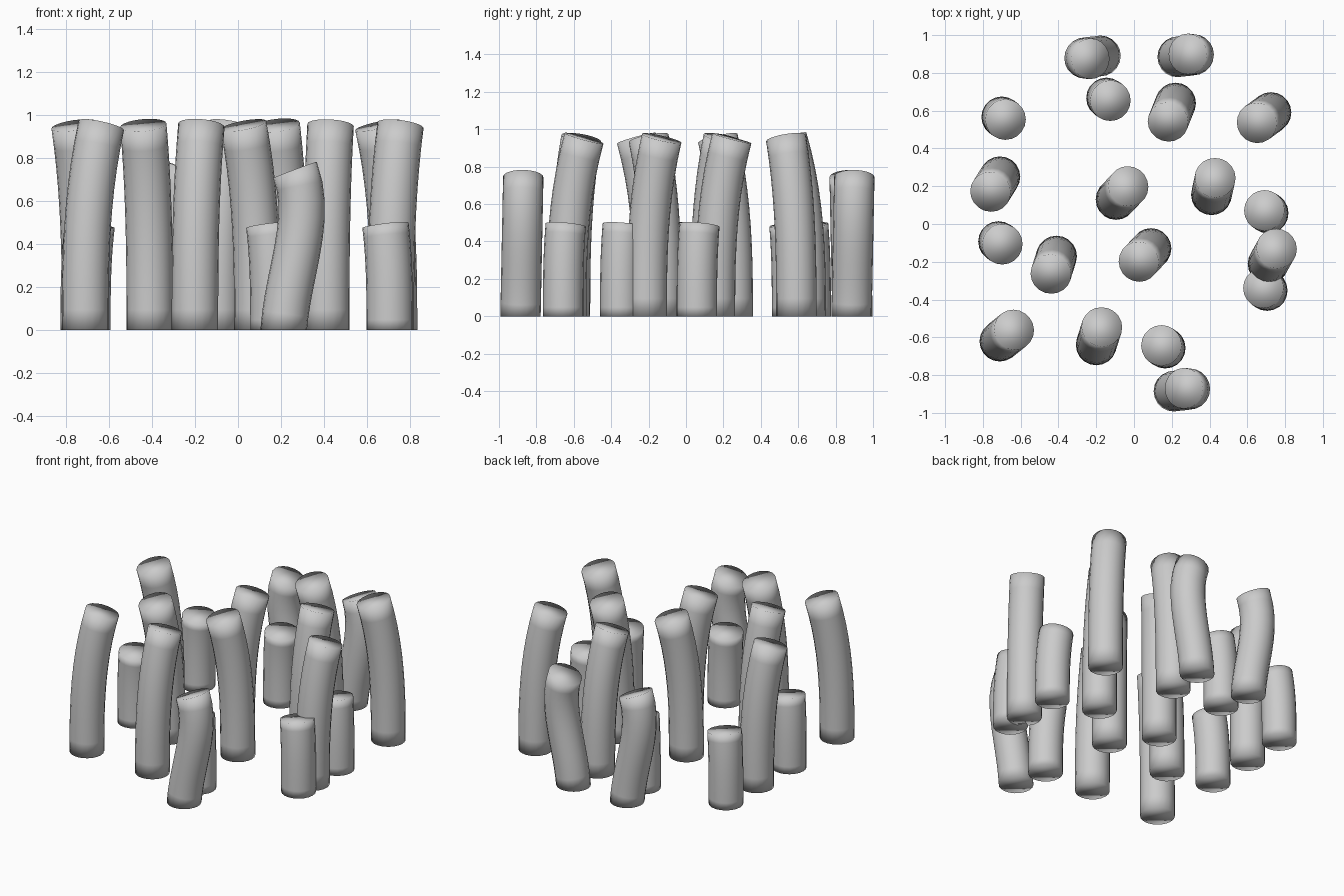
import bpy, bmesh
from mathutils import Vector

if "Cube" in bpy.data.objects:
    bpy.data.objects.remove(bpy.data.objects["Cube"])

R, SIDES, RINGS = 0.108, 20, 10


def column(name, path):
    """Sweep a capped round section along path(t), t in 0..1."""
    bm = bmesh.new()
    rings = []
    for i in range(RINGS + 1):
        t = i / RINGS
        e = 0.01
        p = path(t)
        if i == 0:
            tangent = Vector((0, 0, 1))          # flat foot on the ground
        else:
            tangent = (path(min(1, t + e)) - path(t - e)).normalized()
        turn = Vector((0, 0, 1)).rotation_difference(tangent).to_matrix().to_4x4()
        ring = bmesh.ops.create_circle(bm, segments=SIDES, radius=R)["verts"]
        for v in ring:
            v.co = turn @ v.co + p
        rings.append(ring)
    for a, b in zip(rings, rings[1:]):
        for k in range(SIDES):
            n = (k + 1) % SIDES
            bm.faces.new((a[k], a[n], b[n], b[k]))
    bm.faces.new(rings[0])
    bm.faces.new(rings[-1])
    bmesh.ops.recalc_face_normals(bm, faces=bm.faces)
    for f in bm.faces:
        f.smooth = True
    mesh = bpy.data.meshes.new(name)
    bm.to_mesh(mesh)
    bm.free()
    bpy.context.collection.objects.link(bpy.data.objects.new(name, mesh))


def bent(base, top, h, power=2.8):
    """Path that rises straight and then curls towards the top point."""
    def path(t):
        s = max(t, 0) ** power
        return Vector((base[0] + (top[0] - base[0]) * s,
                       base[1] + (top[1] - base[1]) * s, h * t))
    return path


def swayed(base, sign, h=0.745):
    """S-shaped path: leans out sideways, then curls back near the top."""
    def path(t):
        dx = 0.165 * t * t * (1.5 - t) + 0.055 * t - 0.085 * t ** 4
        return Vector((base[0] + sign * dx,
                       base[1] + 0.015 * t * sign, h * t))
    return path


# Tall curved columns: base x, y, top x, y
tall = [(0.22, 0.64, 0.18, 0.54), (0.725, 0.59, 0.65, 0.535),
        (-0.71, 0.25, -0.76, 0.17), (-0.095, 0.13, -0.03, 0.20),
        (0.41, 0.155, 0.43, 0.245), (0.71, -0.21, 0.755, -0.13),
        (-0.41, -0.17, -0.44, -0.265), (0.09, -0.13, 0.025, -0.20),
        (-0.71, -0.62, -0.635, -0.56), (-0.20, -0.64, -0.17, -0.545)]
for bx, by, tx, ty in tall:
    column("tall_column", bent((bx, by), (tx, ty), 0.952))

# Short columns: x, y, lean direction
short = [(-0.135, 0.66, 1), (-0.69, 0.56, 1), (-0.707, -0.10, 1),
         (0.70, 0.065, -1), (0.695, -0.345, -1), (0.155, -0.65, -1)]
for x, y, s in short:
    column("short_column", bent((x - 0.01 * s, y + 0.007 * s),
                                (x + 0.01 * s, y - 0.007 * s), 0.488, 3))

# Middle-height swaying columns at the front and back
for x, y, s in [(0.212, -0.885, 1), (0.232, 0.885, 1), (-0.178, 0.89, -1)]:
    column("middle_column", swayed((x, y), s))
